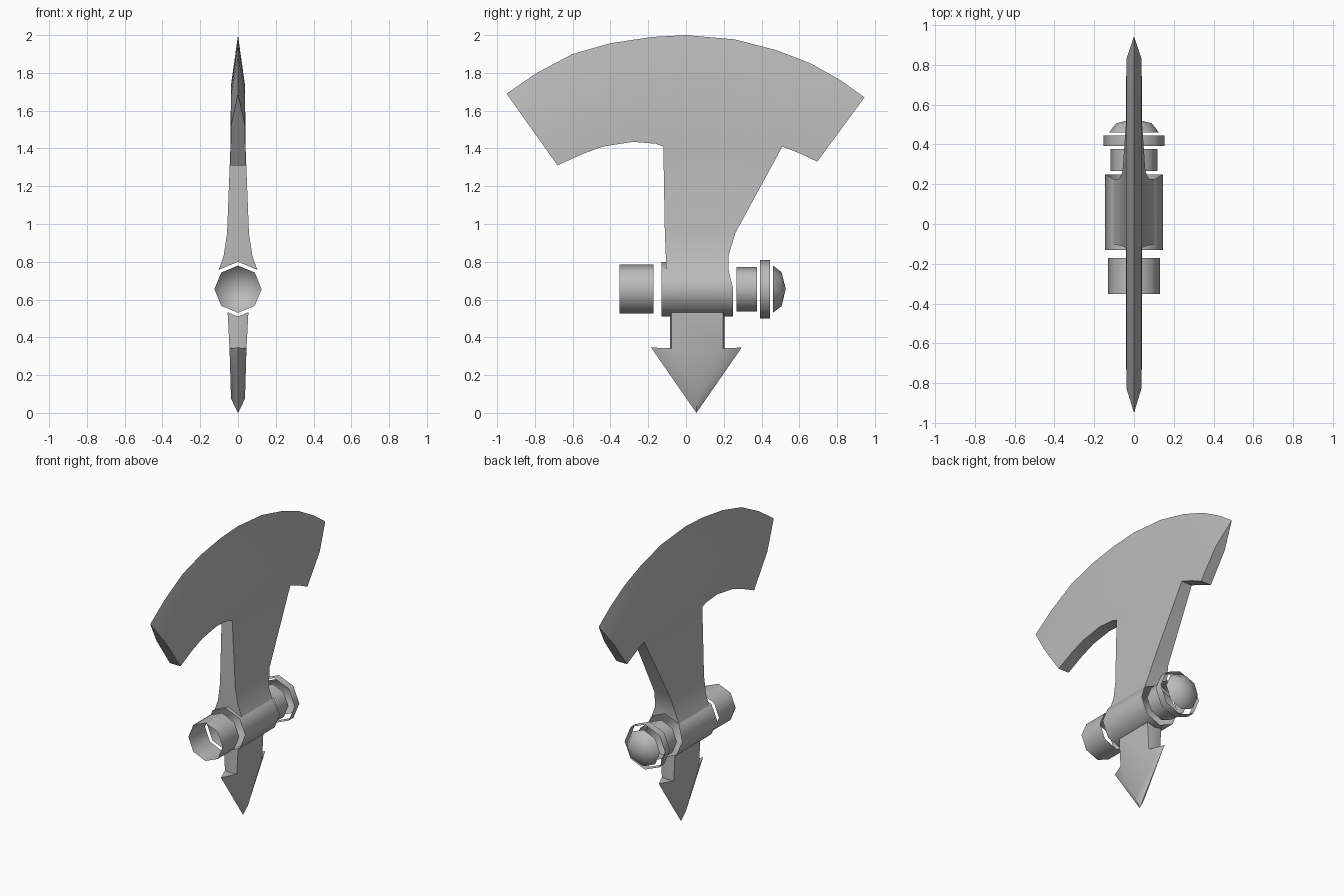
import bpy, bmesh, math
from mathutils import Vector

cube = bpy.data.objects.get("Cube")
if cube:
    bpy.data.objects.remove(cube)

steel = bpy.data.materials.new("grey steel")
steel.use_nodes = True
GREY = (0.5, 0.5, 0.5, 1)
steel.diffuse_color = GREY
steel.node_tree.nodes["Principled BSDF"].inputs["Base Color"].default_value = GREY

AXIS_Z = 0.655   # height of the pivot axis


def loft(bm, rings, cap=False):
    """Skin a list of closed vertex rings."""
    rows = [[bm.verts.new(p) for p in ring] for ring in rings]
    n = len(rows[0])
    for a, b in zip(rows, rows[1:]):
        for i in range(n):
            j = (i + 1) % n
            bm.faces.new((a[i], a[j], b[j], b[i]))
    if cap:
        bm.faces.new(rows[0])
        bm.faces.new(rows[-1])
    return rows


def finish(name, bm, angle):
    """Weld, orient and smooth the mesh, then add it to the scene."""
    bmesh.ops.remove_doubles(bm, verts=bm.verts[:], dist=0.001)
    bmesh.ops.recalc_face_normals(bm, faces=bm.faces[:])
    mesh = bpy.data.meshes.new(name)
    bm.to_mesh(mesh)
    bm.free()
    mesh.materials.append(steel)
    obj = bpy.data.objects.new(name, mesh)
    bpy.context.collection.objects.link(obj)
    bpy.ops.object.select_all(action='DESELECT')
    obj.select_set(True)
    bpy.context.view_layer.objects.active = obj
    bpy.ops.object.shade_smooth_by_angle(angle=math.radians(angle))
    return obj


def octagon(r, y):
    return [Vector((r * math.cos(k * math.pi / 4), y,
                    AXIS_Z + r * math.sin(k * math.pi / 4))) for k in range(8)]


def tube(name, r, y0, y1):
    """Open eight-sided sleeve along the pivot axis."""
    bm = bmesh.new()
    loft(bm, [octagon(r, y0), octagon(r, y1)])
    return finish(name, bm, 60)


# Blade: crescent with a sharp outer edge, as (y, z) pairs
outer = [(-.95, 1.69), (-.79, 1.80), (-.60, 1.90), (-.40, 1.957), (-.18, 1.99), (0, 2),
         (.26, 1.977), (.48, 1.92), (.66, 1.85), (.82, 1.76), (.945, 1.67)]
inner = [(-.68, 1.31), (-.55, 1.37), (-.44, 1.41), (-.28, 1.435), (-.16, 1.425), (-.12, 1.41),
         (.09, 1.41), (.30, 1.41), (.51, 1.41), (.60, 1.375), (.695, 1.33)]
bm = bmesh.new()
rings = []
for o, i in zip(outer, inner):
    o, i = Vector((0, *o)), Vector((0, *i))
    mid = o.lerp(i, 0.45)
    wide, thick = Vector((.037, 0, 0)), Vector((.04, 0, 0))
    rings.append([o, mid + wide, i + thick, i - thick, mid - wide])
rows = loft(bm, rings, cap=True)
# Open the underside where the neck joins
for a, b in zip(rows[5:8], rows[6:9]):
    bm.faces.remove(bm.faces.get((a[2], a[3], b[3], b[2])))

# Neck: flares down onto the socket (front y, back y, z, half width, centre rise)
rings = []
for y0, y1, z, w, rise in [(-.12, .51, 1.41, .04, 0), (-.112, .26, .95, .058, 0),
                           (-.107, .225, .83, .076, .01), (-.105, .225, .757, .1025, .043)]:
    ys = [y0 + (y1 - y0) * k / 3 for k in range(4)]
    rings.append([(w, y, z) for y in ys] + [(0, y1, z + rise)]
                 + [(-w, y, z) for y in reversed(ys)] + [(0, y0, z + rise)])
loft(bm, rings)
finish("axe_blade", bm, 30)

# Socket: sleeve whose upper back rim is trimmed to the neck
bm = bmesh.new()
back = octagon(.145, .25)
for p in back:
    if p.z > AXIS_Z + .05:
        p.y = .225
loft(bm, [octagon(.145, -.13), back])
finish("socket", bm, 60)

# Separate sleeves along the pivot
tube("front_pipe", .13, -.352, -.172)
tube("rear_pipe", .118, .267, .377)
tube("rear_collar", .154, .393, .444)

# Domed end cap
bm = bmesh.new()
rows = loft(bm, [octagon(.125, .46), octagon(.09, .506)])
apex = bm.verts.new((0, .528, AXIS_Z))
for i in range(8):
    bm.faces.new((rows[1][i], rows[1][(i + 1) % 8], apex))
finish("end_cap", bm, 60)

# Spike: stem with a slight ridge front and back
Y0, Y1, ROOT = -.077, .197, .342
bm = bmesh.new()
rings = []
for w, z, drop in [(.055, .533, .023), (.045, ROOT, 0)]:
    rings.append([(w, Y0, z), (w, Y1, z), (0, Y1 + .008, z - drop),
                  (-w, Y1, z), (-w, Y0, z), (0, Y0 - .008, z - drop)])
loft(bm, rings)
# Barbed point with sharp edges
tip = (0, .055, 0)
barbs = [(Y0, (0, -.185, .346)), (Y1, (0, .295, .346))]
for s in (1, -1):
    ridge = (s * .037, .055, .075)
    roots = [(s * .045, y, ROOT) for y, b in barbs]
    faces = [[roots[0], roots[1], ridge]]
    for root, (y, barb) in zip(roots, barbs):
        faces += [[root, barb, ridge], [barb, tip, ridge]]
        faces.append([root, barb, (0, y, ROOT)])
    for f in faces:
        bm.faces.new([bm.verts.new(p) for p in f])
finish("spike", bm, 30)
